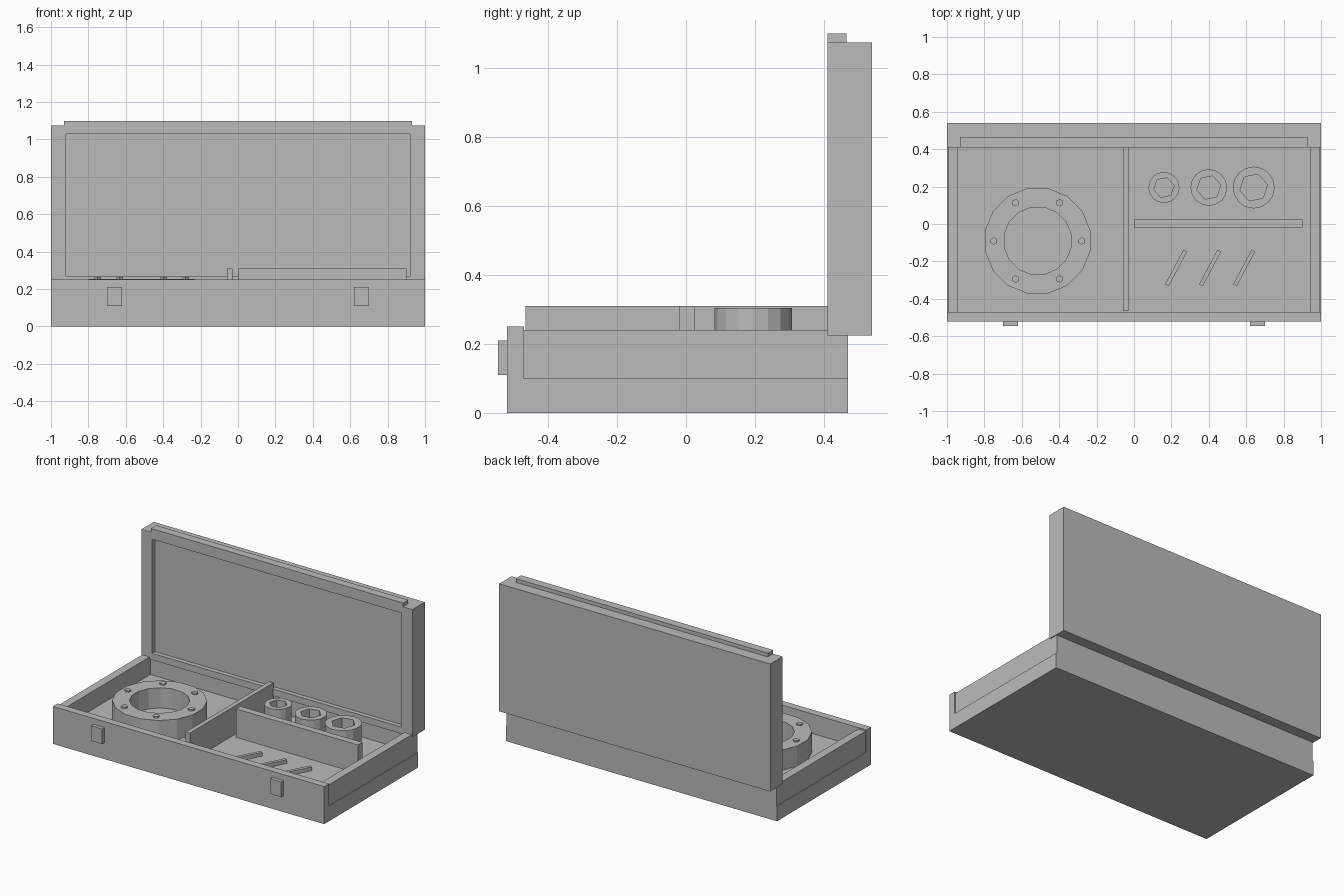
import bpy, bmesh, math
from mathutils import Matrix

cube = bpy.data.objects.get("Cube")
if cube:
    bpy.data.objects.remove(cube, do_unlink=True)

grey = bpy.data.materials.new("plain grey")
grey.use_nodes = True
grey.diffuse_color = (0.5, 0.5, 0.5, 1)
grey.node_tree.nodes["Principled BSDF"].inputs["Base Color"].default_value = (0.5, 0.5, 0.5, 1)


def finish(name, bm, matrix=None):
    if matrix:
        bmesh.ops.transform(bm, matrix=matrix, verts=bm.verts)
    bmesh.ops.recalc_face_normals(bm, faces=bm.faces)
    mesh = bpy.data.meshes.new(name)
    bm.to_mesh(mesh)
    bm.free()
    mesh.materials.append(grey)
    obj = bpy.data.objects.new(name, mesh)
    bpy.context.scene.collection.objects.link(obj)
    return obj


def box(name, x, y, z, turn=0.0):
    """Box from (low, high) ranges, turned about its own upright axis."""
    bm = bmesh.new()
    bmesh.ops.create_cube(bm, size=1)
    size = [b - a for a, b in (x, y, z)]
    mid = [(a + b) / 2 for a, b in (x, y, z)]
    return finish(name, bm, Matrix.Translation(mid) @ Matrix.Rotation(turn, 4, 'Z')
                  @ Matrix.Diagonal((*size, 1)))


def polygon(sides, radius, cx=0.0, cy=0.0, phase=0.0):
    steps = [math.tau * i / sides + phase for i in range(sides)]
    return [(cx + radius * math.cos(a), cy + radius * math.sin(a)) for a in steps]


def rectangle(x, y):
    return [(x[0], y[0]), (x[1], y[0]), (x[1], y[1]), (x[0], y[1])]


def hollow(name, outer, inner, z, matrix=None):
    """Extruded outline with a hole right through it."""
    bm = bmesh.new()
    edges = []
    for loop in (outer, inner):
        verts = [bm.verts.new((px, py, z[0])) for px, py in loop]
        edges += [bm.edges.new((v, verts[i - 1])) for i, v in enumerate(verts)]
    faces = bmesh.ops.triangle_fill(bm, use_beauty=True, edges=edges)["geom"]
    faces = [f for f in faces if isinstance(f, bmesh.types.BMFace)]
    bmesh.ops.dissolve_limit(bm, angle_limit=0.01, verts=bm.verts, edges=bm.edges)
    top = bmesh.ops.extrude_face_region(bm, geom=bm.faces[:], use_keep_orig=True)["geom"]
    for v in top:
        if isinstance(v, bmesh.types.BMVert):
            v.co.z = z[1]
    return finish(name, bm, matrix)


# Case base, floor and walls
FLOOR = 0.12
box("case_base", (-1, 1), (-0.52, 0.47), (0, 0.1))
box("case_floor", (-0.95, 0.95), (-0.48, 0.43), (0.09, FLOOR))
box("front_wall", (-1, 1), (-0.52, -0.47), (0.1, 0.25))
box("back_wall", (-0.995, 0.995), (0.42, 0.47), (0.1, 0.225))
for side, s in (("left", 1), ("right", -1)):
    box(side + "_wall", sorted((s * 0.94, s * 0.995)), (-0.47, 0.42), (0.1, 0.24))
    box(side + "_latch", sorted((s * 0.62, s * 0.7)), (-0.545, -0.515), (0.11, 0.21))

# Open lid: back panel, raised frame and closing lip
box("lid_panel", (-1, 1), (0.44, 0.54), (0.225, 1.075))
hollow("lid_frame", rectangle((-1, 1), (0.225, 1.075)), rectangle((-0.92, 0.92), (0.27, 1.03)),
       (-0.44, -0.41), Matrix.Rotation(math.pi / 2, 4, 'X'))
box("lid_lip", (-0.93, 0.93), (0.41, 0.465), (1.07, 1.1))

# Compartment dividers
box("long_divider", (-0.06, -0.03), (-0.465, 0.415), (FLOOR, 0.31))
box("short_divider", (0, 0.9), (-0.02, 0.025), (FLOOR, 0.31))

# Flanged ring with bolts
RX, RY = -0.515, -0.09
half = math.pi / 16
hollow("ring", polygon(16, 0.287, RX, RY, half), polygon(16, 0.182, RX, RY, half), (FLOOR, 0.255))
for i, (px, py) in enumerate(polygon(6, 0.235, RX, RY)):
    bm = bmesh.new()
    bmesh.ops.create_cone(bm, cap_ends=True, segments=6, radius1=0.02, radius2=0.02, depth=0.03)
    finish(f"ring_bolt_{i + 1}", bm, Matrix.Translation((px, py, 0.25)))

# Sockets with hexagonal holes
for i, (px, r, hole) in enumerate(((0.16, 0.083, 0.055), (0.4, 0.098, 0.065), (0.64, 0.112, 0.075))):
    hollow(f"socket_{i + 1}", polygon(16, r, px, 0.195), polygon(6, hole, px, 0.195, 0.2),
           (FLOOR, 0.305))

# Slanted rods
for i in range(3):
    cx = 0.225 + 0.182 * i
    box(f"rod_{i + 1}", (cx - 0.105, cx + 0.105), (-0.246, -0.224), (FLOOR, 0.145), math.radians(62))
